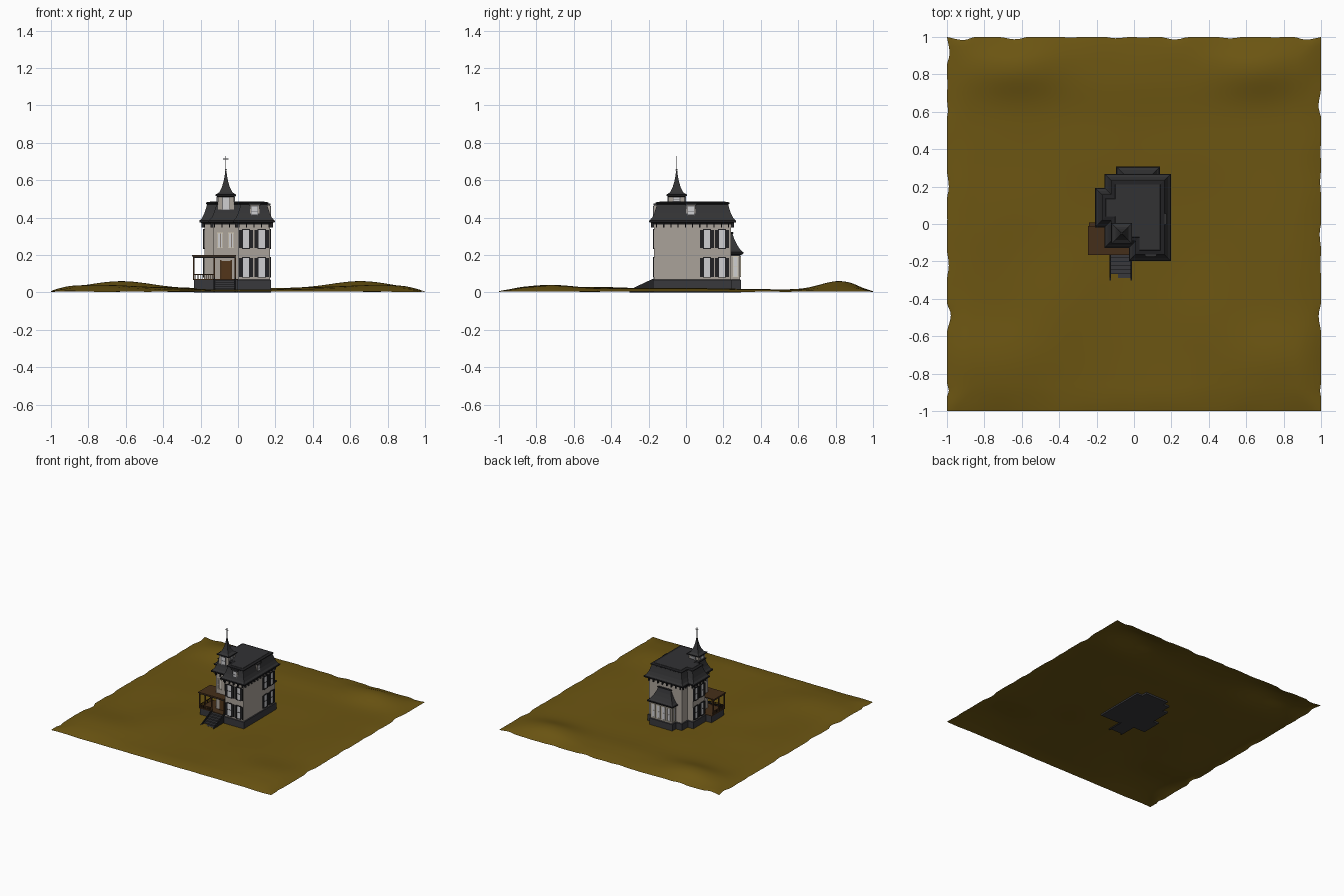
import bpy, bmesh, math, random
from mathutils import Matrix, Vector, noise

if "Cube" in bpy.data.objects:
    bpy.data.objects.remove(bpy.data.objects["Cube"])
random.seed(4)

def material(name, r, g, b):
    m = bpy.data.materials.new(name)
    m.diffuse_color = (r, g, b, 1)
    m.use_nodes = True
    m.node_tree.nodes["Principled BSDF"].inputs["Base Color"].default_value = m.diffuse_color
    return m

EARTH = material("mustard earth", 0.15, 0.092, 0.006)
WALL = material("warm grey wall", 0.40, 0.36, 0.32)
ROOF = material("slate roof", 0.032, 0.032, 0.034)
TRIM = material("black trim", 0.016, 0.016, 0.018)
BASE = material("dark stone", 0.04, 0.04, 0.045)
GLASS = material("pale glass", 0.62, 0.62, 0.64)
CREAM = material("cream frame", 0.66, 0.60, 0.47)
WOOD = material("dark brown wood", 0.06, 0.028, 0.010)
DOOR = material("door brown", 0.085, 0.036, 0.010)
METAL = material("grey metal", 0.16, 0.16, 0.17)

parts = {}

def part(name, mat):
    if name not in parts:
        parts[name] = (bmesh.new(), mat)
    return parts[name][0]

def box(name, mat, x0, x1, y0, y1, z0, z1):
    m = Matrix.Translation(((x0+x1)/2, (y0+y1)/2, (z0+z1)/2)) @ Matrix.Diagonal((abs(x1-x0), abs(y1-y0), abs(z1-z0), 1))
    bmesh.ops.create_cube(part(name, mat), size=1, matrix=m)

def offset(poly, d):
    # mitred offset of a right-angled counter-clockwise outline
    out = []
    for i, p in enumerate(poly):
        a, b = Vector(poly[i-1]), Vector(poly[(i+1) % len(poly)])
        p = Vector(p)
        e, f = (p-a).normalized(), (b-p).normalized()
        out.append(p + d*Vector((e.y+f.y, -e.x-f.x)))
    return out

def loft(name, mat, poly, profile):
    # profile: (outward offset, z) rings, capped at both ends
    bm = part(name, mat)
    rings = [[bm.verts.new((q.x, q.y, z)) for q in offset(poly, d)] for d, z in profile]
    n = len(poly)
    for r, s in zip(rings, rings[1:]):
        for i in range(n):
            bm.faces.new((r[i], r[(i+1) % n], s[(i+1) % n], s[i]))
    bm.faces.new(rings[0][::-1])
    bm.faces.new(rings[-1])

def rect(x0, x1, y0, y1):
    return [(x0, y0), (x1, y0), (x1, y1), (x0, y1)]

def plate(name, mat, side, plane, u, w, z0, z1, t0, t1):
    # plate on a wall; side is F, B, L or R and plane its coordinate
    s = 1 if side in "BR" else -1
    a, b = sorted((plane+s*t0, plane+s*t1))
    if side in "FB":
        box(name, mat, u-w/2, u+w/2, a, b, z0, z1)
    else:
        box(name, mat, a, b, u-w/2, u+w/2, z0, z1)

def window(side, plane, u, z0, z1, w, glass=GLASS, frame=TRIM, shutters=True):
    tag = glass.name.split()[0] + "_"
    ft = "window_frame_" + frame.name.split()[0]
    plate(tag+"window_pane", glass, side, plane, u, w, z0, z1, -0.002, 0.003)
    zm = (z0+z1)/2
    for za, zb in ((z0-0.004, z0), (z1, z1+0.005)):
        plate(ft, frame, side, plane, u, w+0.008, za, zb, -0.002, 0.007)
    plate(ft, frame, side, plane, u, w, zm-0.001, zm+0.001, 0, 0.005)
    for k in (-1, 1):
        plate(ft, frame, side, plane, u+k*w/2, 0.003, z0, z1, -0.002, 0.006)
        if shutters:
            plate("shutters", TRIM, side, plane, u+k*(w/2+0.0105), 0.018, z0, z1, -0.002, 0.006)

# rolling ground with a slightly ragged edge
HILLS = [(-0.64, 0.82, 0.045, 0.24, 0.14), (0.66, 0.82, 0.045, 0.24, 0.14), (-0.75, -0.72, 0.026, 0.3, 0.2),
         (0.75, -0.72, 0.026, 0.3, 0.2), (0.42, -0.45, 0.012, 0.2, 0.25), (-0.42, -0.45, 0.012, 0.2, 0.25),
         (0.8, -0.1, 0.010, 0.2, 0.4), (-0.8, -0.1, 0.010, 0.2, 0.4), (0, 0.75, 0.012, 0.5, 0.15)]
bm = part("ground", EARTH)
bmesh.ops.create_grid(bm, x_segments=80, y_segments=80, size=1)
for v in bm.verts:
    x, y = v.co.x, v.co.y
    h = 0.013 + sum(a*math.exp(-((x-cx)/sx)**2-((y-cy)/sy)**2) for cx, cy, a, sx, sy in HILLS)
    h += 0.004*noise.noise(Vector((x*3, y*3, 0.5)))
    edge = max(0, min(1, (1-max(abs(x), abs(y)))/0.14))
    v.co.z = h*math.sin(edge*math.pi/2)**0.8 + 0.004*(1-edge)*(1+noise.noise(Vector((x*5, y*5, 2))))
    if edge < 0.01 and y > -0.9:
        k = 1-0.03*max(0, noise.noise(Vector((x*7, y*7, 7))))
        v.co.x, v.co.y = x*k, y*k

# house body, stone base, concave mansard roof
PLAN = [(0.17, -0.17), (0.17, 0.24), (-0.13, 0.24), (-0.13, 0.165), (-0.18, 0.165),
        (-0.18, 0.01), (-0.13, 0.01), (-0.13, -0.10), (0, -0.10), (0, -0.17)]
loft("stone_base", BASE, PLAN, [(0.006, 0), (0.006, 0.066), (0, 0.07)])
loft("house_walls", WALL, PLAN, [(0, 0.068), (0, 0.375)])
loft("eave_band", TRIM, PLAN, [(0.004, 0.362), (0.008, 0.370), (0.026, 0.374), (0.028, 0.385), (0, 0.386)])
loft("mansard_roof", ROOF, PLAN, [(0.025, 0.384), (0.012, 0.398), (0, 0.422), (-0.009, 0.45), (-0.015, 0.472)])
loft("roof_lip", TRIM, PLAN, [(-0.014, 0.470), (-0.008, 0.474), (-0.008, 0.481), (-0.028, 0.484)])
loft("roof_deck", ROOF, PLAN, [(-0.024, 0.475), (-0.03, 0.486)])

# eave brackets along every wall
for i, p in enumerate(PLAN):
    a, b = Vector(p), Vector(PLAN[(i+1) % len(PLAN)])
    e = (b-a).normalized()
    nrm = Vector((e.y, -e.x))
    n = max(1, round((b-a).length/0.042))
    for k in range(n+1):
        c = a.lerp(b, 0.03+0.94*k/n) + nrm*0.008
        hx, hy = abs(nrm.x)*0.008+abs(e.x)*0.003, abs(nrm.y)*0.008+abs(e.y)*0.003
        box("eave_brackets", TRIM, c.x-hx, c.x+hx, c.y-hy, c.y+hy, 0.348, 0.372)

# shuttered windows on two floors
for z0, z1 in ((0.083, 0.183), (0.236, 0.334)):
    for u in (0.043, 0.127):
        window("F", -0.17, u, z0, z1, 0.036)
    for u in (0.112, 0.192):
        window("R", 0.17, u, z0, z1, 0.036)
    for u in (0.048, 0.127):
        window("L", -0.18, u, z0, z1, 0.036)

# entry windows and door
for u in (-0.096, -0.037):
    window("F", -0.10, u, 0.24, 0.315, 0.024, GLASS, CREAM, False)
    plate("window_mullion", WOOD, "F", -0.10, u, 0.003, 0.24, 0.315, 0, 0.006)
plate("front_door", DOOR, "F", -0.10, -0.064, 0.05, 0.07, 0.168, -0.002, 0.005)
for u in (-0.092, -0.036):
    plate("door_frame", WOOD, "F", -0.10, u, 0.006, 0.07, 0.174, -0.002, 0.007)

# tower with concave spire and cross finial
TX, TY = -0.065, -0.05
TOWER = rect(TX-0.043, TX+0.043, TY-0.043, TY+0.043)
loft("tower_walls", WALL, TOWER, [(0, 0.39), (0, 0.518)])
loft("tower_eave", TRIM, TOWER, [(0.001, 0.510), (0.012, 0.516), (0.012, 0.524), (0, 0.526)])
loft("spire", ROOF, TOWER, [(0.010, 0.523), (-0.008, 0.535), (-0.021, 0.56), (-0.030, 0.59), (-0.036, 0.62), (-0.040, 0.65)])
for side, pl, u in (("F", TY-0.043, TX), ("B", TY+0.043, TX), ("L", TX-0.043, TY), ("R", TX+0.043, TY)):
    window(side, pl, u, 0.444 if side in "FL" else 0.488, 0.506, 0.036, GLASS, METAL, False)
box("finial", METAL, TX-0.002, TX+0.002, TY-0.002, TY+0.002, 0.645, 0.73)
box("finial", METAL, TX-0.014, TX+0.014, TY-0.002, TY+0.002, 0.711, 0.715)
bmesh.ops.create_icosphere(part("finial", METAL), subdivisions=1, radius=0.006, matrix=Matrix.Translation((TX, TY, 0.655)))

# dormers in the front and right roof slopes
def dormer(side, plane, u):
    plate("dormer_walls", WALL, side, plane, u, 0.05, 0.40, 0.466, -0.05, 0)
    plate("dormer_roof", ROOF, side, plane, u, 0.060, 0.465, 0.475, -0.05, 0.005)
    window(side, plane, u, 0.408, 0.458, 0.034, GLASS, METAL, False)

dormer("F", -0.17, 0.089)
dormer("R", 0.17, 0.026)

# rear bay with its own concave roof
BAY = rect(-0.075, 0.12, 0.05, 0.288)
loft("bay_base", BASE, BAY, [(0.006, 0), (0.006, 0.066), (0, 0.07)])
loft("bay_walls", WALL, BAY, [(0, 0.068), (0, 0.212)])
loft("bay_eave", TRIM, BAY, [(0.002, 0.198), (0.018, 0.206), (0.020, 0.216), (0, 0.217)])
loft("bay_roof", ROOF, BAY, [(0.017, 0.214), (0.002, 0.228), (-0.015, 0.255), (-0.030, 0.285), (-0.040, 0.314)])
loft("bay_roof_lip", TRIM, BAY, [(-0.040, 0.312), (-0.034, 0.315), (-0.034, 0.321), (-0.045, 0.323)])
for k in range(4):
    window("B", 0.288, -0.046+k*0.0457, 0.085, 0.19, 0.028, GLASS, CREAM, False)
window("L", -0.075, 0.264, 0.085, 0.19, 0.024, GLASS, CREAM, False)
window("R", 0.12, 0.264, 0.085, 0.19, 0.024, GLASS, CREAM, False)

# corner porch: floor, roof, posts and railing
box("porch_base", BASE, -0.236, 0, -0.158, 0.006, 0, 0.066)
box("porch_floor", WOOD, -0.24, 0, -0.162, 0.008, 0.066, 0.071)
box("porch_roof", WOOD, -0.245, -0.012, -0.167, -0.012, 0.192, 0.200)
box("porch_beam", TRIM, -0.240, -0.014, -0.162, -0.154, 0.184, 0.193)
box("porch_beam", TRIM, -0.240, -0.232, -0.162, -0.014, 0.184, 0.193)
for x, y in ((-0.236, -0.158), (-0.128, -0.158), (-0.016, -0.158), (-0.236, -0.018), (-0.236, -0.088)):
    box("porch_posts", WOOD, x-0.004, x+0.004, y-0.004, y+0.004, 0.07, 0.186)
box("porch_rail", WOOD, -0.236, -0.128, -0.160, -0.156, 0.094, 0.099)
box("porch_rail", WOOD, -0.238, -0.234, -0.158, -0.018, 0.094, 0.099)
for k in range(9):
    x, y = -0.225+k*0.011, -0.146+k*0.0145
    box("porch_balusters", WOOD, x-0.0015, x+0.0015, -0.1595, -0.1565, 0.07, 0.095)
    box("porch_balusters", WOOD, -0.2375, -0.2345, y-0.0015, y+0.0015, 0.07, 0.095)

# front steps with sloping side walls
for k in range(6):
    box("front_steps", BASE, -0.126, -0.014, -0.180-k*0.0215, -0.156, 0, 0.064-k*0.0105)
bm = part("step_sides", TRIM)
for x in (-0.130, -0.018):
    prof = [(-0.156, 0), (-0.302, 0), (-0.302, 0.014), (-0.165, 0.078), (-0.156, 0.078)]
    f = bm.faces.new([bm.verts.new((x, y, z)) for y, z in prof])
    ext = bmesh.ops.extrude_face_region(bm, geom=[f])["geom"]
    bmesh.ops.translate(bm, verts=[g for g in ext if isinstance(g, bmesh.types.BMVert)], vec=(0.008, 0, 0))

# turn every collected part into an object
for name, (bm, mat) in parts.items():
    bmesh.ops.recalc_face_normals(bm, faces=bm.faces[:])
    if name == "ground":
        if sum(f.normal.z for f in bm.faces) < 0:
            bmesh.ops.reverse_faces(bm, faces=bm.faces[:])
        for f in bm.faces:
            f.smooth = True
    me = bpy.data.meshes.new(name)
    bm.to_mesh(me)
    bm.free()
    me.materials.append(mat)
    bpy.context.collection.objects.link(bpy.data.objects.new(name, me))
